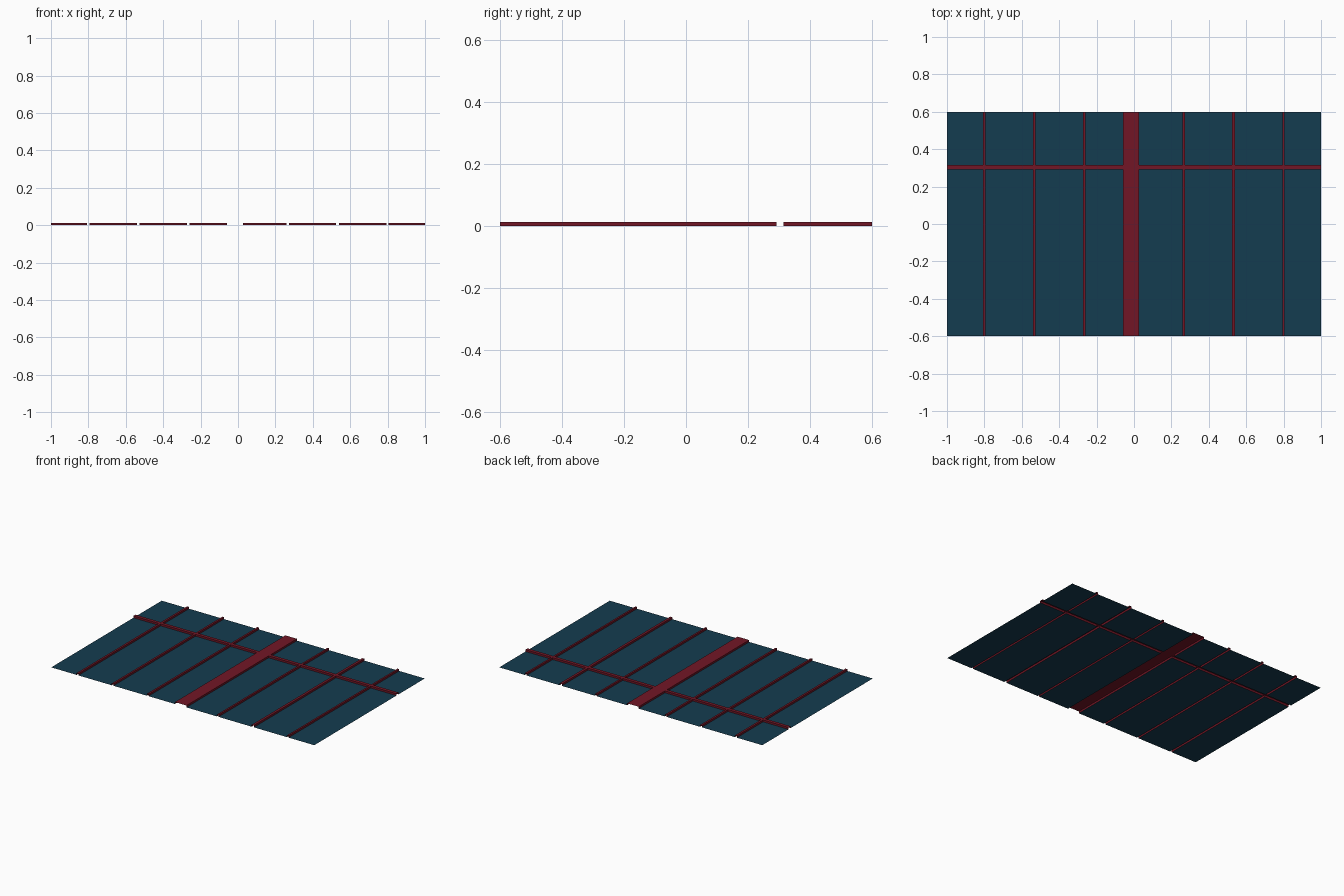
import bpy, bmesh

if "Cube" in bpy.data.objects:
    bpy.data.objects.remove(bpy.data.objects["Cube"])

H = 0.013                                   # height of the raised bars
# bars as (start, end) along x and y
X_BARS = [(-0.807, -0.793), (-0.54, -0.527), (-0.273, -0.26), (-0.06, 0.028),
          (0.26, 0.272), (0.524, 0.541), (0.793, 0.805)]
Y_BARS = [(0.292, 0.315)]


def spans(bars, lo, hi):
    """Split lo..hi into alternating (start, end, is_bar) spans."""
    cuts = [lo] + [v for bar in bars for v in bar] + [hi]
    return [(a, b, i % 2 == 1) for i, (a, b) in enumerate(zip(cuts, cuts[1:]))]


def material(name, color):
    m = bpy.data.materials.new(name)
    m.diffuse_color = (*color, 1)
    m.use_nodes = True
    m.node_tree.nodes["Principled BSDF"].inputs["Base Color"].default_value = m.diffuse_color
    return m


def make_object(name, quads, mat):
    bm = bmesh.new()
    for q in quads:
        bm.faces.new([bm.verts.new(p) for p in q])
    bmesh.ops.remove_doubles(bm, verts=bm.verts, dist=1e-5)
    me = bpy.data.meshes.new(name)
    bm.to_mesh(me)
    bm.free()
    me.materials.append(mat)
    bpy.context.collection.objects.link(bpy.data.objects.new(name, me))


panes, bars = [], []
xs, ys = spans(X_BARS, -1, 1), spans(Y_BARS, -0.6, 0.6)
for x0, x1, bar_x in xs:
    for y0, y1, bar_y in ys:
        corners = [(x0, y0), (x1, y0), (x1, y1), (x0, y1)]
        if bar_x or bar_y:
            # raised bar top, open at the outer ends
            bars.append([(x, y, H) for x, y in corners])
            continue
        # flat pane at the bottom
        panes.append([(x, y, 0) for x, y in corners])
        # bar side walls around the pane, none on the outer border
        for (ax, ay), (bx, by) in zip(corners, corners[1:] + corners[:1]):
            if (ax == bx and abs(ax) == 1) or (ay == by and abs(ay) == 0.6):
                continue
            bars.append([(bx, by, 0), (ax, ay, 0), (ax, ay, H), (bx, by, H)][::-1])

make_object("panes", panes, material("dark_blue", (0.007, 0.045, 0.08)))
make_object("raised_bars", bars, material("dark_red", (0.17, 0.008, 0.019)))
